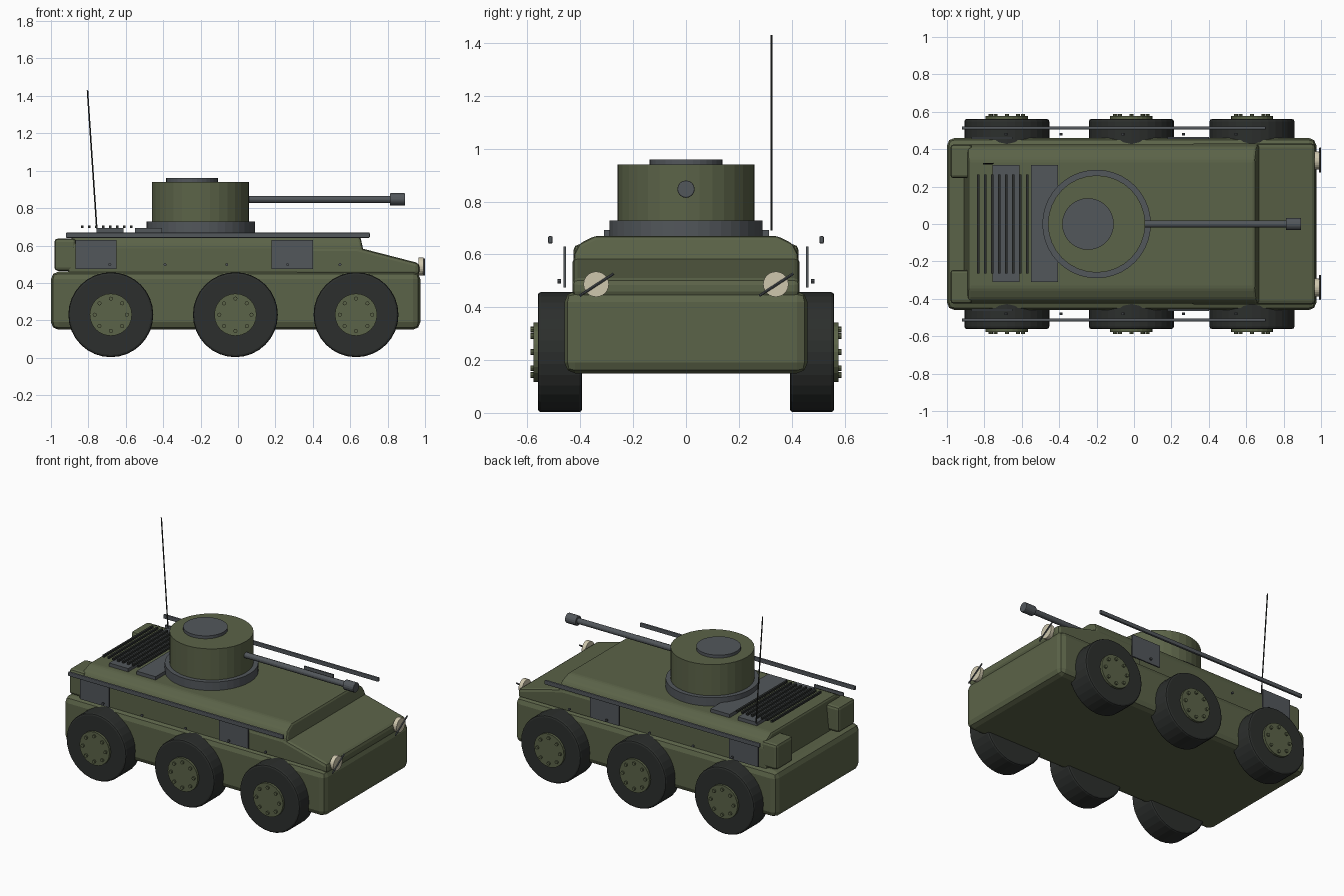
import bpy, bmesh, math
from mathutils import Vector, Matrix

if "Cube" in bpy.data.objects:
    bpy.data.objects.remove(bpy.data.objects["Cube"])


def mat(name, rgb):
    m = bpy.data.materials.new(name)
    m.diffuse_color = (*rgb, 1)
    m.use_nodes = True
    m.node_tree.nodes["Principled BSDF"].inputs["Base Color"].default_value = m.diffuse_color
    return m


GREEN = mat("olive_paint", (0.105, 0.125, 0.065))
STEEL = mat("dark_steel", (0.085, 0.095, 0.105))
RUBBER = mat("rubber", (0.025, 0.028, 0.026))
LENS = mat("lamp_lens", (0.62, 0.57, 0.42))


def finish(name, bm, material, bevel=0, segs=2):
    bmesh.ops.recalc_face_normals(bm, faces=bm.faces)
    me = bpy.data.meshes.new(name)
    bm.to_mesh(me)
    bm.free()
    ob = bpy.data.objects.new(name, me)
    bpy.context.collection.objects.link(ob)
    me.materials.append(material)
    if bevel:
        b = ob.modifiers.new("bevel", 'BEVEL')
        b.width, b.segments, b.limit_method = bevel, segs, 'ANGLE'
        b.angle_limit = math.radians(25)
    return ob


def box(name, lo, hi, material, bevel=0, segs=2):
    lo, hi = Vector(lo), Vector(hi)
    bm = bmesh.new()
    bmesh.ops.create_cube(bm, size=1, matrix=Matrix.Translation((lo + hi) / 2)
                          @ Matrix.Diagonal((*(hi - lo), 1)))
    return finish(name, bm, material, bevel, segs)


def rod(name, a, b, r, material, sides=32, bevel=0):
    a, b = Vector(a), Vector(b)
    d = b - a
    m = Matrix.Translation((a + b) / 2) @ d.to_track_quat('Z', 'Y').to_matrix().to_4x4()
    bm = bmesh.new()
    bmesh.ops.create_cone(bm, cap_ends=True, segments=sides, radius1=r, radius2=r,
                          depth=d.length, matrix=m)
    return finish(name, bm, material, bevel)


def prism(name, start, end, material, bevel=0):
    bm = bmesh.new()
    a = [bm.verts.new(p) for p in start]
    b = [bm.verts.new(p) for p in end]
    bm.faces.new(a)
    bm.faces.new(b)
    for i in range(len(a)):
        j = (i + 1) % len(a)
        bm.faces.new((a[i], a[j], b[j], b[i]))
    return finish(name, bm, material, bevel)


# hull tub
box("lower_hull", (-1, -0.46, 0.15), (0.975, 0.46, 0.46), GREEN, 0.04)

# upper hull with chamfered roof edges and a raked nose
half = [(0.425, 0.44), (0.425, 0.6), (0.405, 0.64), (0.345, 0.67)]
section = half + [(-y, z) for y, z in reversed(half)]
prism("upper_hull", [(-0.91 + (z - 0.44) * 0.1, y, z) for y, z in section],
      [(0.70 - (z - 0.44) * 0.22, y, z) for y, z in section], GREEN, 0.015)

# sloping front plate
slope = [(0.3, 0.44), (0.97, 0.44), (0.97, 0.505), (0.64, 0.59), (0.3, 0.59)]
prism("front_plate", [(x, -0.43, z) for x, z in slope],
      [(x, 0.43, z) for x, z in slope], GREEN, 0.02)

# turret, ring, hatch and gun
rod("turret_ring", (-0.2, 0, 0.66), (-0.2, 0, 0.728), 0.29, STEEL, 40)
rod("turret", (-0.2, 0, 0.72), (-0.2, 0, 0.94), 0.26, GREEN, 32)
rod("turret_hatch", (-0.246, 0, 0.93), (-0.246, 0, 0.96), 0.138, STEEL, 32)
rod("gun_barrel", (0.0, 0, 0.847), (0.83, 0, 0.847), 0.019, STEEL, 16)
rod("muzzle", (0.812, 0, 0.847), (0.893, 0, 0.847), 0.033, STEEL, 16, 0.004)

# engine deck panels and grille slats
box("engine_panel_rear", (-0.757, -0.31, 0.66), (-0.612, 0.315, 0.693), STEEL)
box("engine_panel_front", (-0.55, -0.31, 0.66), (-0.405, 0.315, 0.693), STEEL)
for i in range(8):
    x = -0.832 + i * 0.0372
    box(f"grille_slat_{i}", (x - 0.007, -0.265, 0.694), (x + 0.007, 0.265, 0.708), RUBBER)

# whip antenna
rod("antenna", (-0.755, 0.323, 0.69), (-0.805, 0.323, 1.43), 0.004, RUBBER, 8)

for s, side in ((-1, "right"), (1, "left")):
    # wheels with hubs and bolts
    for n, x in enumerate((-0.68, -0.014, 0.631)):
        rod(f"{side}_tyre_{n}", (x, s * 0.393, 0.23), (x, s * 0.561, 0.23), 0.227, RUBBER, 32, 0.012)
        rod(f"{side}_hub_{n}", (x, s * 0.5, 0.23), (x, s * 0.577, 0.23), 0.113, GREEN, 24)
        for k in range(8):
            a = math.tau * k / 8
            bx, bz = x + 0.086 * math.cos(a), 0.23 + 0.086 * math.sin(a)
            rod(f"{side}_wheel_bolt_{n}_{k}", (bx, s * 0.57, bz), (bx, s * 0.588, bz), 0.011, GREEN, 8)
    # rear stowage boxes
    y0, y1 = sorted((s * 0.245, s * 0.425))
    box(f"{side}_stowage_box", (-0.982, y0, 0.465), (-0.865, y1, 0.637), GREEN, 0.018)
    # side plates
    y0, y1 = sorted((s * 0.455, s * 0.464))
    for n, x in enumerate((-0.76, 0.29)):
        box(f"{side}_side_plate_{n}", (x - 0.11, y0, 0.475), (x + 0.11, y1, 0.63), STEEL)
    # side rail
    y0, y1 = sorted((s * 0.505, s * 0.522))
    box(f"{side}_rail", (-0.92, y0, 0.641), (0.705, y1, 0.669), STEEL, 0.005)
    # side rivets
    for n, x in enumerate((-0.685, -0.39, -0.06, 0.265, 0.545)):
        rod(f"{side}_rivet_{n}", (x, s * 0.474, 0.498), (x, s * 0.486, 0.498), 0.008, STEEL, 8)
    # headlamps with slanted guard bars
    y = s * 0.34
    rod(f"{side}_headlamp", (0.965, y, 0.487), (0.993, y, 0.487), 0.048, LENS, 24)
    rod(f"{side}_lamp_guard", (0.995, y - 0.063, 0.443), (0.995, y + 0.066, 0.527), 0.005, STEEL, 8)
